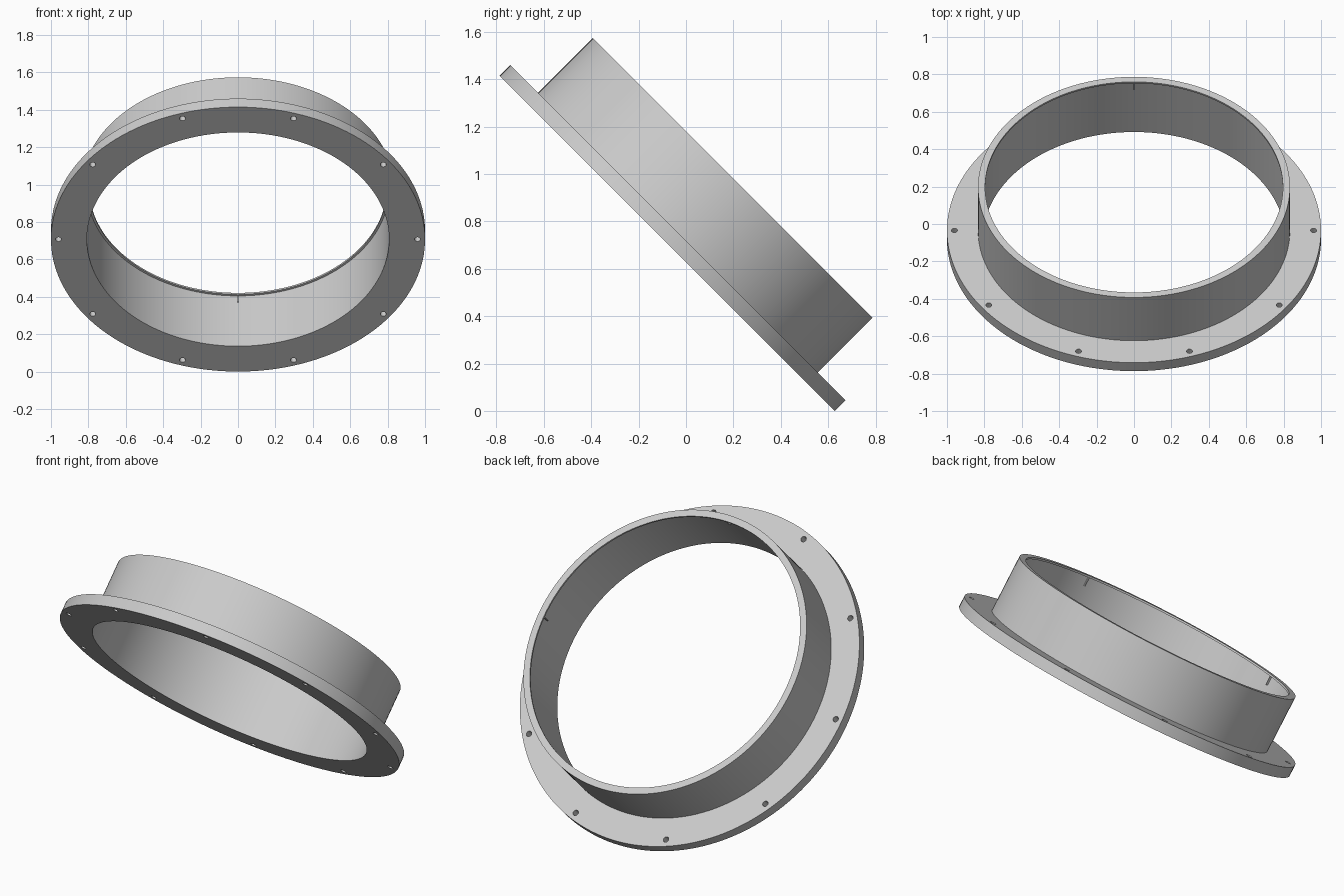
import bpy, bmesh, math
from mathutils import Matrix, Vector

if "Cube" in bpy.data.objects:
    bpy.data.objects.remove(bpy.data.objects["Cube"])

SEGMENTS = 160
TILT = math.radians(-45)
PLACE = Matrix.Translation((0, -0.0795, 0.7071)) @ Matrix.Rotation(TILT, 4, 'X')

grey = bpy.data.materials.new("plain grey")
grey.diffuse_color = (0.6, 0.6, 0.6, 1)
grey.use_nodes = True
grey.node_tree.nodes["Principled BSDF"].inputs["Base Color"].default_value = grey.diffuse_color


def make_object(name, bm):
    bmesh.ops.recalc_face_normals(bm, faces=bm.faces)
    mesh = bpy.data.meshes.new(name)
    bm.to_mesh(mesh)
    bm.free()
    mesh.materials.append(grey)
    obj = bpy.data.objects.new(name, mesh)
    bpy.context.collection.objects.link(obj)
    obj.matrix_world = PLACE
    return obj


def lathe(name, profile):
    """Revolve a closed (radius, height) profile around local z."""
    bm = bmesh.new()
    rings = []
    for i in range(SEGMENTS):
        a = 2 * math.pi * i / SEGMENTS
        rings.append([bm.verts.new((r * math.cos(a), r * math.sin(a), h))
                      for r, h in profile])
    n = len(profile)
    for i in range(SEGMENTS):
        p, q = rings[i], rings[(i + 1) % SEGMENTS]
        for j in range(n):
            k = (j + 1) % n
            bm.faces.new((p[j], q[j], q[k], p[k]))
    return make_object(name, bm)


# Flange and collar in one turned body, with a thin lip inside the top rim
body = lathe("flanged_collar", [
    (0.808, 0), (1.0, 0), (1.0, 0.064), (0.834, 0.064),
    (0.834, 0.391), (0.796, 0.391), (0.796, 0.380), (0.808, 0.380)])

# Ten bolt holes through the flange
bm = bmesh.new()
for i in range(10):
    a = math.radians(36 * i)
    pos = Matrix.Translation((0.96 * math.cos(a), 0.96 * math.sin(a), 0.032))
    bmesh.ops.create_cone(bm, cap_ends=True, segments=24, radius1=0.016,
                          radius2=0.016, depth=0.2, matrix=pos)
cutter = make_object("bolt_hole_cutter", bm)
cutter.hide_render = True

cut = body.modifiers.new("bolt_holes", 'BOOLEAN')
cut.operation = 'DIFFERENCE'
cut.solver = 'EXACT'
cut.object = cutter
bpy.context.view_layer.objects.active = body
body.select_set(True)
bpy.ops.object.modifier_apply(modifier=cut.name)
bpy.data.objects.remove(cutter)
bpy.ops.object.shade_smooth_by_angle(angle=math.radians(30))

# Four tiny ribs under the lip, at the quarter points of the bore
bm = bmesh.new()
for i in range(4):
    m = (Matrix.Rotation(math.radians(90 * i), 4, 'Z')
         @ Matrix.Translation((0.804, 0, 0.355))
         @ Matrix.Diagonal(Vector((0.012, 0.006, 0.052, 1))))
    bmesh.ops.create_cube(bm, size=1, matrix=m)
make_object("lip_ribs", bm)
